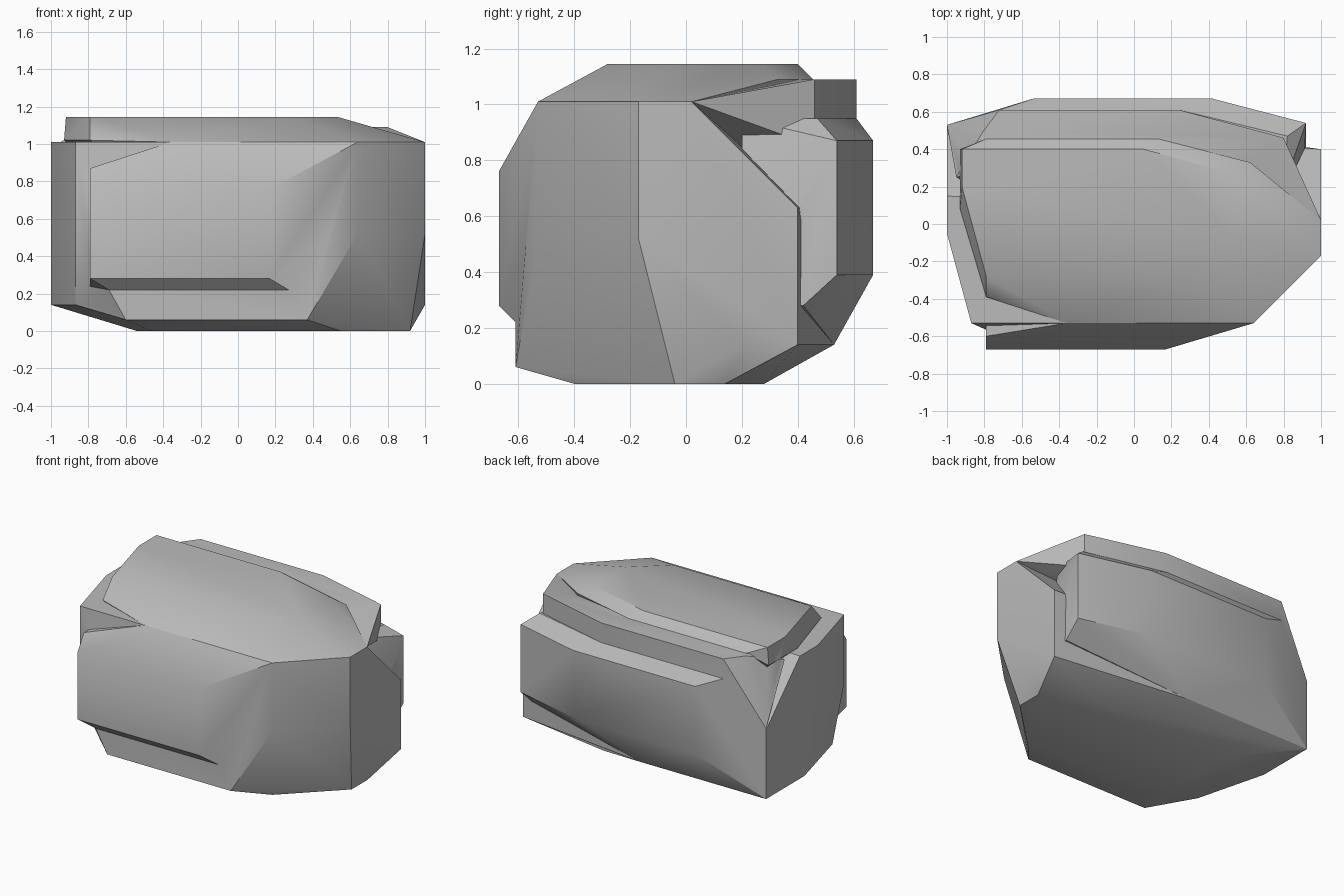
import bpy
import bmesh
import math

cube = bpy.data.objects.get("Cube")
if cube:
    bpy.data.objects.remove(cube)

stone = bpy.data.materials.new("stone grey")
stone.use_nodes = True
GREY = (0.5, 0.5, 0.5, 1)
stone.diffuse_color = GREY
stone.node_tree.nodes["Principled BSDF"].inputs["Base Color"].default_value = GREY


def at(z, *outline):
    """Corners of one outline at a given height."""
    return [(x, y, z) for x, y in outline]


def hull(name, points):
    """Convex chunk of stone around the given corners."""
    bm = bmesh.new()
    for p in points:
        bm.verts.new(p)
    res = bmesh.ops.convex_hull(bm, input=bm.verts[:])
    loose = {g for g in res["geom_interior"] + res["geom_unused"]
             if isinstance(g, bmesh.types.BMVert)}
    bmesh.ops.delete(bm, geom=list(loose), context="VERTS")
    bmesh.ops.dissolve_limit(bm, angle_limit=math.radians(1),
                             verts=bm.verts[:], edges=bm.edges[:])
    bmesh.ops.recalc_face_normals(bm, faces=bm.faces[:])
    mesh = bpy.data.meshes.new(name)
    bm.to_mesh(mesh)
    bm.free()
    mesh.materials.append(stone)
    obj = bpy.data.objects.new(name, mesh)
    bpy.context.collection.objects.link(obj)
    return obj


# Main mass with chamfered corners and undercut base
rock = hull("rock", (
    at(0, (-.46, -.4), (.55, -.4), (.92, -.04), (.92, .14), (.45, .28), (-.5, .28), (-.54, -.2))
    + at(.06, (-.6, -.61), (.37, -.61))
    + at(.22, (-.69, -.61), (.27, -.61))
    + at(.14, (-.87, -.4), (-1, .1), (-1, .53), (0, .53), (1, .4), (1, .21))
    + at(.52, (-.87, -.53), (-1, -.05), (.64, -.53), (1, -.17))
    + at(.63, (-1, .53), (1, .4))
    + at(1.01, (-.87, -.53), (-1, -.05), (-1, .15), (.64, -.53), (1, -.17), (1, .02))))

# Bulging front plate
front_plate = hull("front_plate", (
    at(.22, (-.69, -.61), (.27, -.61), (-.79, -.45), (.4, -.45))
    + at(.28, (-.79, -.67), (.17, -.67))
    + at(.76, (-.79, -.67), (.17, -.67))
    + at(.87, (-.79, -.6), (-.79, -.45))
    + at(.6, (.62, -.535), (.6, -.4))
    + at(1.01, (-.36, -.53), (.64, -.53), (.5, -.4), (-.3, -.4))))

# Back plate with a stepped upper edge
back_plate = hull("back_plate", (
    at(.14, (-1, .53), (0, .53))
    + at(.28, (.92, .42), (.36, .55), (.9, .2))
    + at(.39, (-.54, .67), (.42, .67), (.92, .54))
    + at(.87, (-.54, .67), (.42, .67), (.92, .54))
    + at(.95, (-.72, .61), (.24, .61), (.82, .47), (.8, .2), (-.8, .2))
    + at(.64, (-1, .53))))

# Ledge behind the top
ledge = hull("ledge", (
    at(.85, (-.72, .61), (.24, .61), (.8, .46), (-.7, .1), (.7, .1))
    + at(1.09, (-.72, .61), (.24, .61), (.8, .46), (.73, .48), (-.81, .49), (-.8, .3))
    + at(1.01, (1, .02), (-.95, .25))
    + at(.64, (-1, .53))))

# Sloping cap stone
cap = hull("cap", (
    at(1.145, (-.92, .4), (.05, .4), (.53, .27), (.53, -.08), (.3, -.28), (-.79, -.28), (-.92, .2))
    + at(1.09, (-.79, .455), (.13, .455), (.62, .33))
    + at(1.02, (-.79, -.39), (-.93, .08), (-.93, .4))
    + at(1.01, (-.36, -.53), (.64, -.53), (1, -.17), (1, .02))
    + at(.9, (-.7, -.3), (.6, -.3), (.7, .2), (-.8, .3))))

# Fuse the chunks into one rock
bpy.context.view_layer.objects.active = rock
for part in (front_plate, back_plate, ledge, cap):
    mod = rock.modifiers.new("fuse", "BOOLEAN")
    mod.operation = "UNION"
    mod.solver = "EXACT"
    mod.object = part
    bpy.ops.object.modifier_apply(modifier=mod.name)
    bpy.data.objects.remove(part)

# Soft shading across the shallow breaks
for o in bpy.context.selected_objects:
    o.select_set(False)
rock.select_set(True)
bpy.ops.object.shade_smooth_by_angle(angle=math.radians(30))
